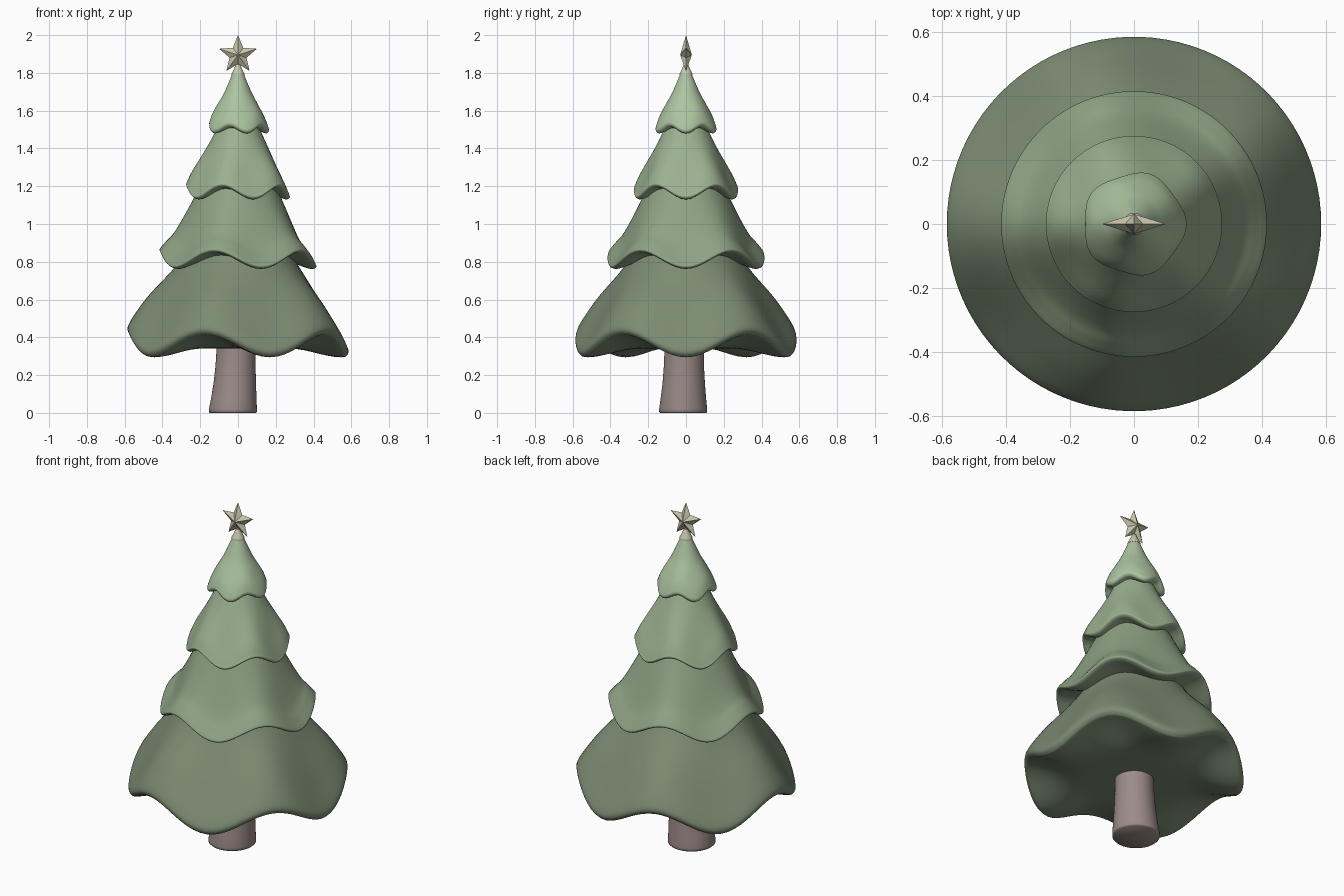
import bpy, bmesh
from math import sin, cos, pi, radians
from mathutils import Vector

if "Cube" in bpy.data.objects:
    bpy.data.objects.remove(bpy.data.objects["Cube"])

SEG = 90


def finish(name, bm, color, angle=None):
    bmesh.ops.recalc_face_normals(bm, faces=bm.faces)
    mesh = bpy.data.meshes.new(name)
    bm.to_mesh(mesh)
    bm.free()
    ob = bpy.data.objects.new(name, mesh)
    bpy.context.collection.objects.link(ob)
    mat = bpy.data.materials.new(name + "_color")
    mat.diffuse_color = (*color, 1)
    mat.use_nodes = True
    mat.node_tree.nodes["Principled BSDF"].inputs["Base Color"].default_value = mat.diffuse_color
    mesh.materials.append(mat)
    if angle:
        bpy.ops.object.select_all(action='DESELECT')
        ob.select_set(True)
        bpy.context.view_layer.objects.active = ob
        bpy.ops.object.shade_smooth_by_angle(angle=radians(angle))
    return ob


def smooth_profile(pts, n=4):
    """Catmull-Rom curve through the profile points."""
    p = [Vector(q) for q in pts]
    p = [p[0]] + p + [p[-1]]
    out = []
    for a, b, c, d in zip(p, p[1:], p[2:], p[3:]):
        for i in range(n):
            t = i / n
            out.append(b + (c - a) * (t / 2) + (2*a - 5*b + 4*c - d) * (t*t / 2)
                       + (3*b - a - 3*c + d) * (t**3 / 2))
    return out + [p[-1]]


def skin(bm, rings):
    """Bridge successive rings and cap both ends."""
    loops = [[bm.verts.new(co) for co in ring] for ring in rings]
    for a, b in zip(loops, loops[1:]):
        for i in range(len(a)):
            j = (i + 1) % len(a)
            bm.faces.new((a[i], a[j], b[j], b[i]))
    bm.faces.new(loops[0])
    bm.faces.new(loops[-1])


def tier(name, pts, amp, color, lobe=0.0):
    """Lathed skirt whose hem waves five times, lowest towards +x."""
    rmax = max(p[0] for p in pts)
    rings = []
    for r, z in smooth_profile(pts):
        k = min(1, max(0, (r / rmax - 0.45) / 0.53))
        w = k * k * (3 - 2 * k)
        ring = []
        for i in range(SEG):
            a = 2 * pi * i / SEG
            wave = cos(5 * a) * w
            rr = r + lobe * wave
            ring.append((rr * cos(a), rr * sin(a), z - amp * wave))
        rings.append(ring)
    bm = bmesh.new()
    skin(bm, rings)
    return finish(name, bm, color, 60)


# Four foliage tiers, lighter towards the top
tier("bottom_tier", [(.23, .93), (.33, .77), (.46, .595), (.53, .49), (.573, .42),
                     (.585, .385), (.574, .362), (.545, .353), (.4, .345), (.2, .34), (.05, .34)],
     .06, (.20, .26, .17))
tier("lower_middle_tier", [(.15, 1.31), (.23, 1.14), (.33, .935), (.378, .87), (.408, .833),
                           (.415, .818), (.402, .808), (.37, .806), (.25, .82)],
     .044, (.27, .36, .23))
tier("upper_middle_tier", [(.09, 1.56), (.14, 1.45), (.206, 1.32), (.25, 1.235), (.27, 1.19),
                           (.275, 1.176), (.264, 1.165), (.24, 1.163), (.15, 1.175)],
     .033, (.33, .44, .28))
tier("top_tier", [(.03, 1.795), (.053, 1.74), (.078, 1.685), (.106, 1.635), (.138, 1.575),
                  (.155, 1.53), (.158, 1.512), (.15, 1.5), (.135, 1.497), (.08, 1.505)],
     .018, (.41, .55, .35), .006)

# Slightly leaning, flared trunk: (z, centre x, centre y, radius)
trunk = [(0, -.027, -.015, .122), (.005, -.027, -.015, .127), (.02, -.027, -.015, .127),
         (.08, -.022, -.014, .120), (.16, -.017, -.012, .112), (.25, -.013, -.011, .106),
         (.33, -.010, -.010, .104), (.40, -.010, -.010, .104)]
bm = bmesh.new()
skin(bm, [[(cx + r * cos(2*pi*i/48), cy + r * sin(2*pi*i/48), z) for i in range(48)]
          for z, cx, cy, r in trunk])
finish("trunk", bm, (.33, .26, .25), 50)

# Star socket at the tip
GOLD = (.58, .58, .42)
bm = bmesh.new()
skin(bm, [[(r * cos(2*pi*i/32), r * sin(2*pi*i/32), z) for i in range(32)]
          for r, z in [(.026, 1.784), (.034, 1.788), (.035, 1.794), (.030, 1.803), (.010, 1.845)]])
finish("star_socket", bm, GOLD, 50)

# Faceted five-pointed star
bm = bmesh.new()
zc = 1.895
rim = [bm.verts.new((r * sin(a), 0, zc + r * cos(a)))
       for r, a in [((.105, .047)[i % 2], i * pi / 5) for i in range(10)]]
for y in (-.031, .031):
    hub = bm.verts.new((0, y, zc))
    for i in range(10):
        bm.faces.new((hub, rim[i], rim[(i + 1) % 10]))
finish("star", bm, GOLD)
